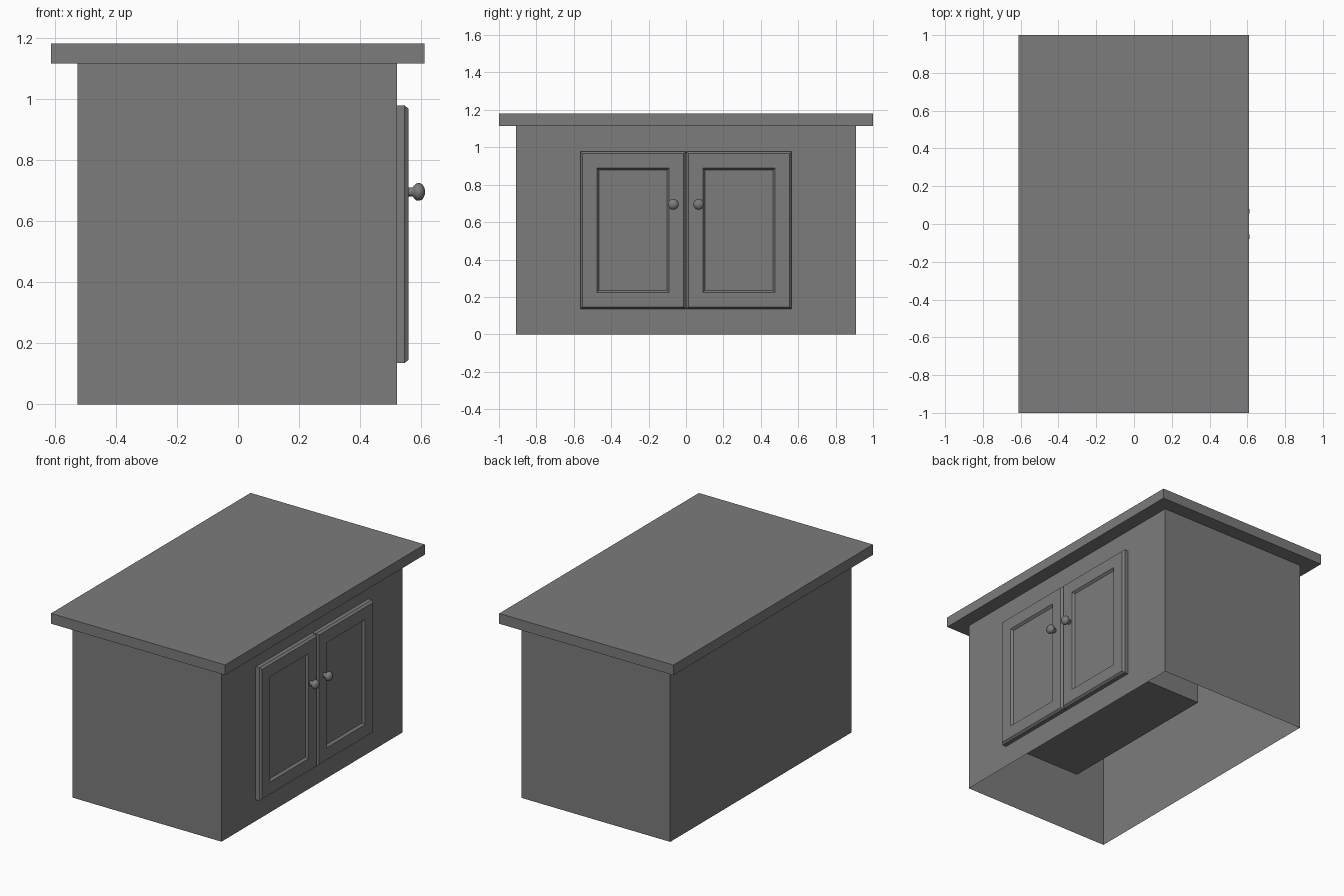
import bpy
import bmesh
from math import cos, sin, tau
from mathutils import Vector

old = bpy.data.objects.get("Cube")
if old:
    bpy.data.objects.remove(old, do_unlink=True)

GREY = (0.2, 0.2, 0.2, 1)
paint = bpy.data.materials.new("plain grey")
paint.use_nodes = True
paint.diffuse_color = GREY
paint.node_tree.nodes["Principled BSDF"].inputs["Base Color"].default_value = GREY

FRONT = 0.52              # cabinet face that carries the doors
DOOR_LOW, DOOR_HIGH = 0.135, 0.978


def add_object(name, bm):
    mesh = bpy.data.meshes.new(name)
    bm.to_mesh(mesh)
    bm.free()
    mesh.materials.append(paint)
    obj = bpy.data.objects.new(name, mesh)
    bpy.context.collection.objects.link(obj)
    return obj


def box(low, high):
    bm = bmesh.new()
    bmesh.ops.create_cube(bm, size=1)
    low, high = Vector(low), Vector(high)
    for v in bm.verts:
        v.co = (low + high) / 2 + v.co * (high - low)
    bm.normal_update()
    return bm


def face_toward(bm, direction):
    direction = Vector(direction)
    return max(bm.faces, key=lambda f: f.calc_center_median().dot(direction))


def inset(bm, face, width, push):
    bmesh.ops.inset_region(bm, faces=[face], thickness=width, depth=0)
    for v in face.verts:
        v.co.x += push


# Worktop
add_object("worktop", box((-0.612, -1, 1.115), (0.61, 1, 1.18)))

# Carcass: thin shell, open underneath, with a cupboard recess in its front
bm = box((-0.525, -0.908, 0), (FRONT, 0.908, 1.115))
bmesh.ops.delete(bm, geom=[face_toward(bm, (0, 0, -1))], context="FACES_ONLY")
for point, normal in (((0, -0.56, 0), (0, 1, 0)), ((0, 0.56, 0), (0, 1, 0)),
                      ((0, 0, 0.143), (0, 0, 1)), ((0, 0, 0.97), (0, 0, 1))):
    faces = [f for f in bm.faces if f.normal.x > 0.9]
    edges = {e for f in faces for e in f.edges}
    verts = {v for f in faces for v in f.verts}
    bmesh.ops.bisect_plane(bm, geom=list(verts) + list(edges) + faces,
                           plane_co=point, plane_no=normal)
    bm.normal_update()
opening = min((f for f in bm.faces if f.normal.x > 0.9),
              key=lambda f: (f.calc_center_median() - Vector((FRONT, 0, 0.56))).length)
result = bmesh.ops.extrude_face_region(bm, geom=[opening])
for v in result["geom"]:
    if isinstance(v, bmesh.types.BMVert):
        v.co.x = -0.027
if opening.is_valid:
    bmesh.ops.delete(bm, geom=[opening], context="FACES_ONLY")
add_object("carcass", bm)

# Knob outline as (distance along x, radius)
KNOB = ((0.545, 0.015), (0.572, 0.015), (0.576, 0.021), (0.584, 0.028),
        (0.594, 0.029), (0.604, 0.024), (0.61, 0.013), (0.612, 0.004))
SIDES = 16


def knob(name, y, z):
    bm = bmesh.new()
    rings = [[bm.verts.new((x, y + r * cos(tau * i / SIDES), z + r * sin(tau * i / SIDES)))
              for i in range(SIDES)] for x, r in KNOB]
    for a, b in zip(rings, rings[1:]):
        for i in range(SIDES):
            j = (i + 1) % SIDES
            bm.faces.new((a[i], a[j], b[j], b[i]))
    bm.faces.new(rings[-1])
    bmesh.ops.recalc_face_normals(bm, faces=bm.faces)
    obj = add_object(name, bm)
    for p in obj.data.polygons:
        p.use_smooth = True


# Doors with chamfered rims and sunken panels
for side, sign in (("left", -1), ("right", 1)):
    y_low, y_high = sorted((sign * 0.002, sign * 0.565))
    bm = box((FRONT, y_low, DOOR_LOW), (0.545, y_high, DOOR_HIGH))
    face = face_toward(bm, (1, 0, 0))
    inset(bm, face, 0.015, 0.013)
    inset(bm, face, 0.11, 0)
    inset(bm, face, 0.016, -0.014)
    add_object(side + "_door", bm)
    knob(side + "_knob", sign * 0.068, 0.695)
